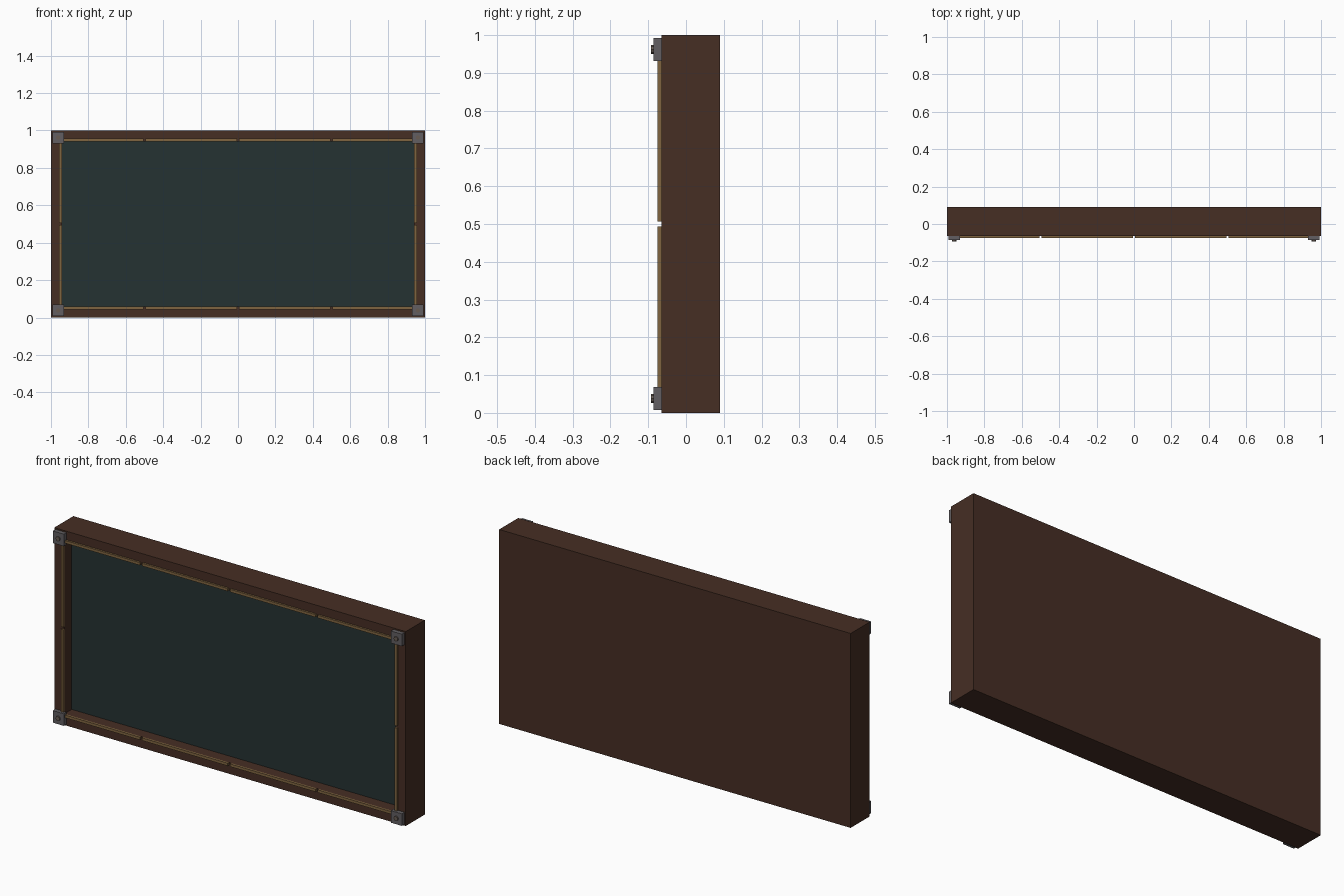
import bpy, bmesh, math
from mathutils import Matrix, Vector

cube = bpy.data.objects.get("Cube")
if cube:
    bpy.data.objects.remove(cube, do_unlink=True)


def material(name, srgb):
    """Flat material from 0-255 sRGB values, stored as linear."""
    lin = [((c / 255 + 0.055) / 1.055) ** 2.4 for c in srgb]
    m = bpy.data.materials.new(name)
    m.use_nodes = True
    m.diffuse_color = (*lin, 1)
    m.node_tree.nodes["Principled BSDF"].inputs["Base Color"].default_value = (*lin, 1)
    return m


WOOD = material("dark wood", (70, 46, 36))
BOARD = material("slate green", (37, 50, 50))
BRASS = material("aged brass", (128, 101, 64))
IRON = material("grey iron", (98, 95, 98))
STUD = material("dull bronze", (104, 92, 84))


def finish(name, bm, mat):
    bmesh.ops.recalc_face_normals(bm, faces=bm.faces)
    me = bpy.data.meshes.new(name)
    bm.to_mesh(me)
    bm.free()
    me.materials.append(mat)
    ob = bpy.data.objects.new(name, me)
    bpy.context.collection.objects.link(ob)
    return ob


def box_mesh(lo, hi):
    lo, hi = Vector(lo), Vector(hi)
    bm = bmesh.new()
    bmesh.ops.create_cube(bm, size=1, matrix=Matrix.Translation((lo + hi) / 2)
                          @ Matrix.Diagonal((*(hi - lo), 1)))
    return bm


def front_face(bm):
    bm.normal_update()
    return min(bm.faces, key=lambda f: f.calc_center_median().y)


FRONT, BACK = -0.065, 0.09   # depth of the wooden case
RIM = 0.058                  # width of the frame border
RECESS = 0.063               # depth of the opening

# Wooden case: a box with its front inset and pushed back
bm = box_mesh((-1, FRONT, 0), (1, BACK, 1))
face = front_face(bm)
bmesh.ops.inset_region(bm, faces=[face], thickness=RIM, use_even_offset=True)
walls = bmesh.ops.extrude_discrete_faces(bm, faces=[face])
bmesh.ops.translate(bm, verts=walls["faces"][0].verts, vec=(0, RECESS, 0))
finish("wooden_frame", bm, WOOD)

# Writing surface on the floor of the recess
floor = FRONT + RECESS
finish("board_panel", box_mesh((RIM - 1, floor - 0.004, RIM),
                               (1 - RIM, floor + 0.002, 1 - RIM)), BOARD)

# Brass trim strips, broken by small gaps, round the opening
T0, T1, GAP = 0.044, 0.058, 0.006
TRIM_FRONT = FRONT - 0.01
for side, (z0, z1) in {"top": (1 - T1, 1 - T0), "bottom": (T0, T1)}.items():
    for i in range(4):
        a, b = -1 + 0.5 * i, -0.5 + 0.5 * i
        x0 = a + (T1 if i == 0 else GAP)
        x1 = b - (T1 if i == 3 else GAP)
        finish(f"{side}_trim_{i + 1}",
               box_mesh((x0, TRIM_FRONT, z0), (x1, FRONT, z1)), BRASS)
for side, (x0, x1) in {"right": (T0 - 1, T1 - 1), "left": (1 - T1, 1 - T0)}.items():
    for part, (z0, z1) in {"lower": (T1, 0.5 - GAP), "upper": (0.5 + GAP, 1 - T1)}.items():
        finish(f"{side}_{part}_trim",
               box_mesh((x0, TRIM_FRONT, z0), (x1, FRONT, z1)), BRASS)

# Corner plates, each with a round stud
PLATE_FRONT, HALF, CORNER = -0.0865, 0.031, 0.038
for h, sx in (("right", -1), ("left", 1)):
    for v, z in (("bottom", CORNER), ("top", 1 - CORNER)):
        x = sx * (1 - CORNER)
        finish(f"{v}_{h}_corner_plate",
               box_mesh((x - HALF, PLATE_FRONT, z - HALF),
                        (x + HALF, FRONT, z + HALF)), IRON)
        bm = bmesh.new()
        bmesh.ops.create_cone(bm, cap_ends=True, segments=8, radius1=0.012,
                              radius2=0.012, depth=0.01,
                              matrix=Matrix.Translation((x, -0.0875, z))
                              @ Matrix.Rotation(math.radians(90), 4, "X"))
        finish(f"{v}_{h}_corner_stud", bm, STUD)
